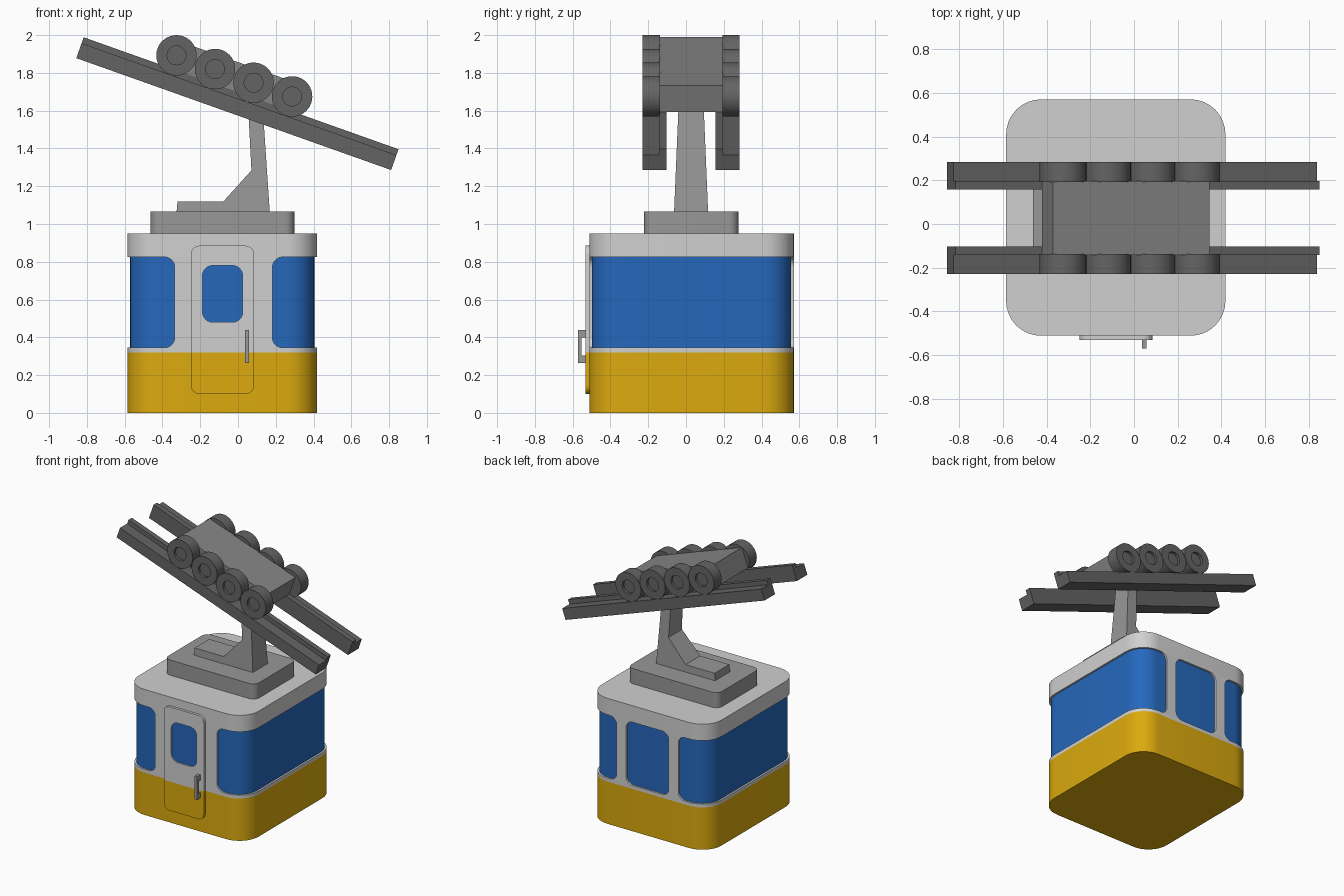
import bpy, bmesh, math
from mathutils import Matrix

if "Cube" in bpy.data.objects:
    bpy.data.objects.remove(bpy.data.objects["Cube"])


def mat(name, rgb):
    m = bpy.data.materials.new(name)
    lin = [((c / 255 + 0.055) / 1.055) ** 2.4 for c in rgb]
    m.diffuse_color = (*lin, 1)
    m.use_nodes = True
    m.node_tree.nodes["Principled BSDF"].inputs["Base Color"].default_value = m.diffuse_color
    return m


YELLOW = mat("yellow paint", (220, 170, 14))
WHITE = mat("light grey paint", (208, 208, 208))
BLUE = mat("blue glass", (37, 104, 188))
STEEL = mat("mid grey steel", (152, 152, 152))
TRUCK = mat("carriage grey", (134, 134, 134))
DARK = mat("dark grey metal", (100, 100, 100))

# plane of a profile (p, q) and its depth d
XY = lambda p, q, d: (p, q, d)
XZ = lambda p, q, d: (p, d, q)
YZ = lambda p, q, d: (d, p, q)


def finish(name, bm, mats, matrix=None):
    bmesh.ops.recalc_face_normals(bm, faces=bm.faces)
    if matrix:
        bm.transform(matrix)
    me = bpy.data.meshes.new(name)
    bm.to_mesh(me)
    bm.free()
    for m in mats:
        me.materials.append(m)
    ob = bpy.data.objects.new(name, me)
    bpy.context.collection.objects.link(ob)
    bpy.ops.object.select_all(action='DESELECT')
    ob.select_set(True)
    bpy.context.view_layer.objects.active = ob
    bpy.ops.object.shade_smooth_by_angle(angle=math.radians(30))
    return ob


def prism_bm(plane, a, b, pts, hole=None):
    """Extrude a profile from depth a to b; a hole needs as many points."""
    bm = bmesh.new()
    n = len(pts)
    ring = lambda ps, d: [bm.verts.new(plane(p, q, d)) for p, q in ps]

    def strip(r, s):
        for i in range(n):
            bm.faces.new((r[i], r[(i + 1) % n], s[(i + 1) % n], s[i]))
    lo, hi = ring(pts, a), ring(pts, b)
    strip(lo, hi)
    if hole:
        hlo, hhi = ring(hole, a), ring(hole, b)
        strip(hlo, hhi)
        strip(lo, hlo)
        strip(hi, hhi)
    else:
        bm.faces.new(lo)
        bm.faces.new(hi)
    return bm


def prism(name, m, plane, a, b, pts, hole=None, matrix=None):
    return finish(name, prism_bm(plane, a, b, pts, hole), [m], matrix)


def arc(cx, cy, r, start, end, n=8):
    return [(cx + r * math.cos(math.radians(start + (end - start) * i / n)),
             cy + r * math.sin(math.radians(start + (end - start) * i / n)))
            for i in range(n + 1)]


def rrect(x0, x1, y0, y1, r):
    return (arc(x1 - r, y1 - r, r, 0, 90) + arc(x0 + r, y1 - r, r, 90, 180)
            + arc(x0 + r, y0 + r, r, 180, 270) + arc(x1 - r, y0 + r, r, 270, 360))


# cabin shell: stacked rounded slabs with inset glass
X0, X1, Y0, Y1 = -0.586, 0.419, -0.512, 0.571
IN = 0.014
ZB, ZT = 0.345, 0.825
shell = rrect(X0, X1, Y0, Y1, 0.16)
prism("lower_body", YELLOW, XY, 0, 0.32, shell)
prism("sill_band", WHITE, XY, 0.32, ZB, shell)
prism("cabin_glass", BLUE, XY, ZB, ZT,
      rrect(X0 + IN, X1 - IN, Y0 + IN, Y1 - IN, 0.146))
prism("roof", WHITE, XY, ZT, 0.95, shell)

# wall panels between the windows, flared at the ends for round window corners
R = 0.055


def pillar(name, xa, xb, ya, yb, ra=R, rb=R):
    pts = (arc(xb + rb, ZT - rb, rb, 90, 180) + arc(xb + rb, ZB + rb, rb, 180, 270)
           + arc(xa - ra, ZB + ra, ra, -90, 0) + arc(xa - ra, ZT - ra, ra, 0, 90))
    prism(name, WHITE, XZ, ya, yb, pts)


pillar("front_wall", -0.335, 0.182, Y0, Y0 + IN + 0.002)
pillar("back_pillar_left", -0.335, -0.255, Y1 - IN - 0.002, Y1)
pillar("back_pillar_right", 0.102, 0.182, Y1 - IN - 0.002, Y1)

# door: yellow below the belt line, with a cut window
DY = -0.531
bm = prism_bm(XZ, DY, Y0, rrect(-0.249, 0.085, 0.10, 0.885, 0.045),
              rrect(-0.188, 0.025, 0.48, 0.78, 0.055))
bmesh.ops.bisect_plane(bm, geom=bm.verts[:] + bm.edges[:] + bm.faces[:],
                       plane_co=(0, 0, 0.32), plane_no=(0, 0, 1))
for f in bm.faces:
    f.material_index = 1 if f.calc_center_bounds().z < 0.32 else 0
finish("door", bm, [WHITE, YELLOW])
prism("door_window", BLUE, XZ, Y0 - 0.009, Y0, rrect(-0.19, 0.027, 0.478, 0.782, 0.055))

# door handle
prism("door_handle", STEEL, YZ, 0.037, 0.058,
      [(DY, 0.265), (-0.571, 0.265), (-0.571, 0.44), (DY, 0.44),
       (DY, 0.40), (-0.553, 0.40), (-0.553, 0.305), (DY, 0.305)])

# roof plinth and tapering hanger arm
CY = 0.027
prism("roof_plinth", STEEL, XY, 0.95, 1.065, rrect(-0.463, 0.298, -0.222, 0.278, 0.05))
bm = prism_bm(XZ, -1, 1, [(-0.325, 1.065), (-0.32, 1.12), (-0.077, 1.12), (0.071, 1.284),
                          (0.050, 1.69), (0.126, 1.69), (0.168, 1.065)])
for v in bm.verts:
    v.co.y = CY + v.co.y * (0.09 - 0.042 * (v.co.z - 1.065))
finish("hanger_arm", bm, [STEEL])

# sloping track frame: x along the rails, z = 0 on top of the rail lip
SLOPE = Matrix.Translation((0, CY, 1.698)) @ Matrix.Rotation(math.radians(19.57), 4, 'Y')
prism("carriage", TRUCK, YZ, -0.448, 0.313,
      [(-0.17, 0), (0.17, 0), (0.17, 0.15), (-0.17, 0.15)], matrix=SLOPE)


def wheel(name, u, side):
    """Lathed wheel with a recessed hub on its outer face."""
    bm = bmesh.new()
    n, prev = 40, None
    for r, y in [(0.107, 0.165), (0.107, 0.256), (0.05, 0.256), (0.05, 0.236)]:
        ring = [bm.verts.new((u + r * math.cos(2 * math.pi * i / n), side * y,
                              0.0745 + r * math.sin(2 * math.pi * i / n))) for i in range(n)]
        if prev:
            for i in range(n):
                j = (i + 1) % n
                bm.faces.new((prev[i], prev[j], ring[j], ring[i]))
        else:
            bm.faces.new(ring)
        prev = ring
    bm.faces.new(prev)
    finish(name, bm, [DARK], SLOPE)


for side, label in ((-1, "front"), (1, "back")):
    # stepped rail: outer tread and higher inner lip
    section = [(0.256, -0.117), (0.256, -0.033), (0.17, -0.033),
               (0.17, 0), (0.13, 0), (0.13, -0.117)]
    prism(label + "_rail", DARK, YZ, -0.867, 0.902,
          [(side * y, z) for y, z in section], matrix=SLOPE)
    for k in range(4):
        wheel(f"{label}_wheel_{k + 1}", -0.372 + 0.2165 * k, side)
